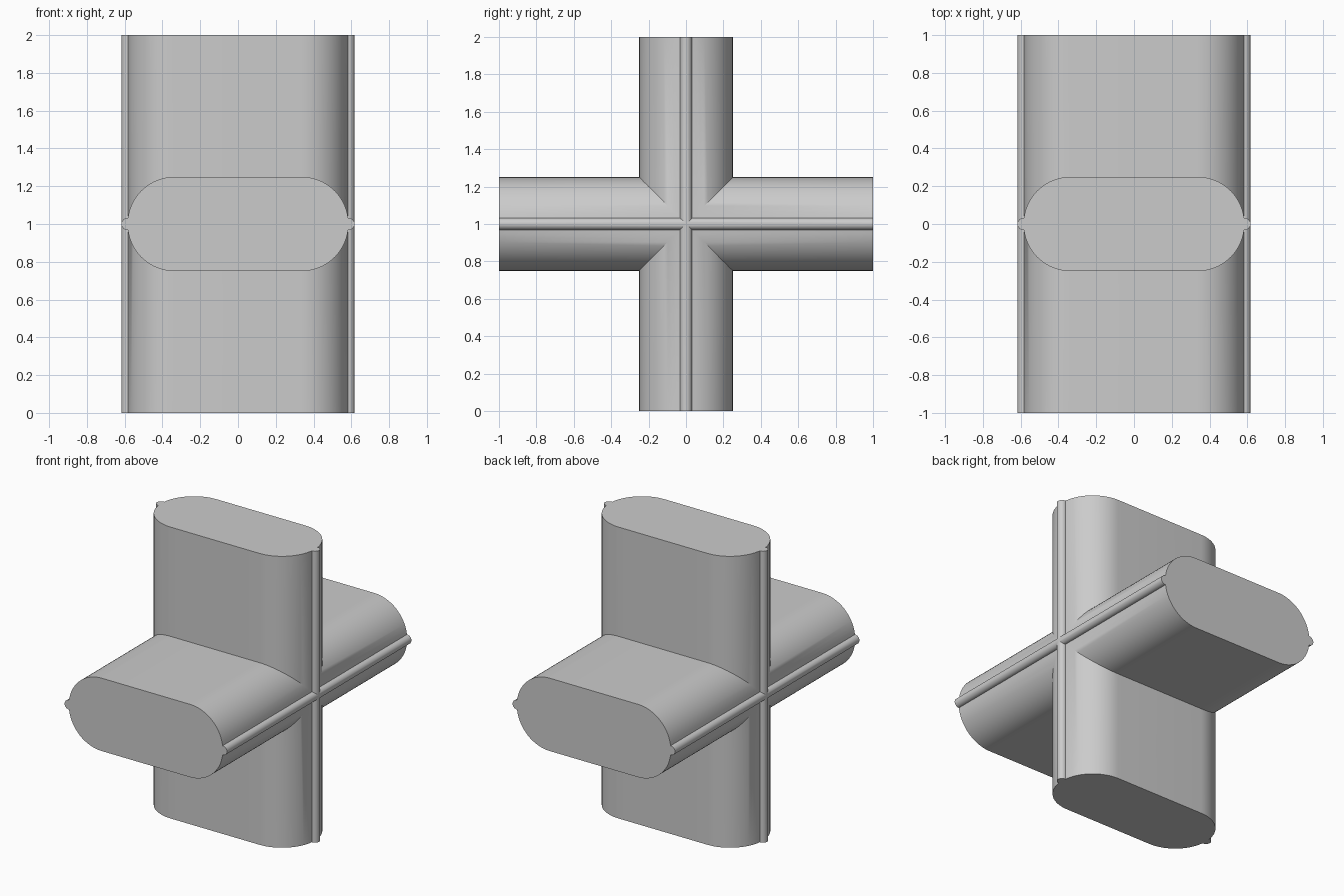
import bpy
import bmesh
from math import sin, cos, pi, asin, radians
from mathutils import Matrix

cube = bpy.data.objects.get("Cube")
if cube:
    bpy.data.objects.remove(cube, do_unlink=True)

HALF_FLAT = 0.335   # half length of the straight part of the section
RADIUS = 0.25       # rounded ends of the section
BEAD = 0.032        # radius of the small rib on each rounded end
STEPS = 16

grey = bpy.data.materials.new("Plain grey")
grey.use_nodes = True
colour = (0.6, 0.6, 0.6, 1)
grey.diffuse_color = colour
grey.node_tree.nodes["Principled BSDF"].inputs["Base Color"].default_value = colour


def section():
    """Closed outline: rounded slab with a bead at each end."""
    start = asin(BEAD / RADIUS)
    side = []
    # lower arc, bead, upper arc of the +x end
    arc = [start + (pi / 2 - start) * i / STEPS for i in range(STEPS + 1)]
    side += [(HALF_FLAT + RADIUS * cos(a), -RADIUS * sin(a)) for a in reversed(arc)]
    for i in range(13):
        a = -pi / 2 + pi * i / 12
        side.append((HALF_FLAT + RADIUS + BEAD * cos(a), BEAD * sin(a)))
    side += [(HALF_FLAT + RADIUS * cos(a), RADIUS * sin(a)) for a in arc]
    return side + [(-x, -y) for x, y in side]


def bar(name, turn):
    """Extrude the section to a bar two units long."""
    bm = bmesh.new()
    face = bm.faces.new([bm.verts.new((x, y, -1)) for x, y in section()])
    grown = bmesh.ops.extrude_face_region(bm, geom=[face])["geom"]
    top = [v for v in grown if isinstance(v, bmesh.types.BMVert)]
    bmesh.ops.translate(bm, verts=top, vec=(0, 0, 2))
    bmesh.ops.recalc_face_normals(bm, faces=bm.faces)
    bm.transform(Matrix.Translation((0, 0, 1)) @ Matrix.Rotation(turn, 4, "X"))
    mesh = bpy.data.meshes.new(name)
    bm.to_mesh(mesh)
    bm.free()
    mesh.materials.append(grey)
    obj = bpy.data.objects.new(name, mesh)
    bpy.context.collection.objects.link(obj)
    return obj


# Upright and level bars joined into one cross
cross = bar("crossed_bars", 0)
level = bar("level_bar_helper", pi / 2)
union = cross.modifiers.new("Join bars", "BOOLEAN")
union.operation = "UNION"
union.solver = "EXACT"
union.object = level

bpy.ops.object.select_all(action="DESELECT")
cross.select_set(True)
bpy.context.view_layer.objects.active = cross
bpy.ops.object.modifier_apply(modifier=union.name)
bpy.data.objects.remove(level, do_unlink=True)
bpy.ops.object.shade_smooth_by_angle(angle=radians(30))
